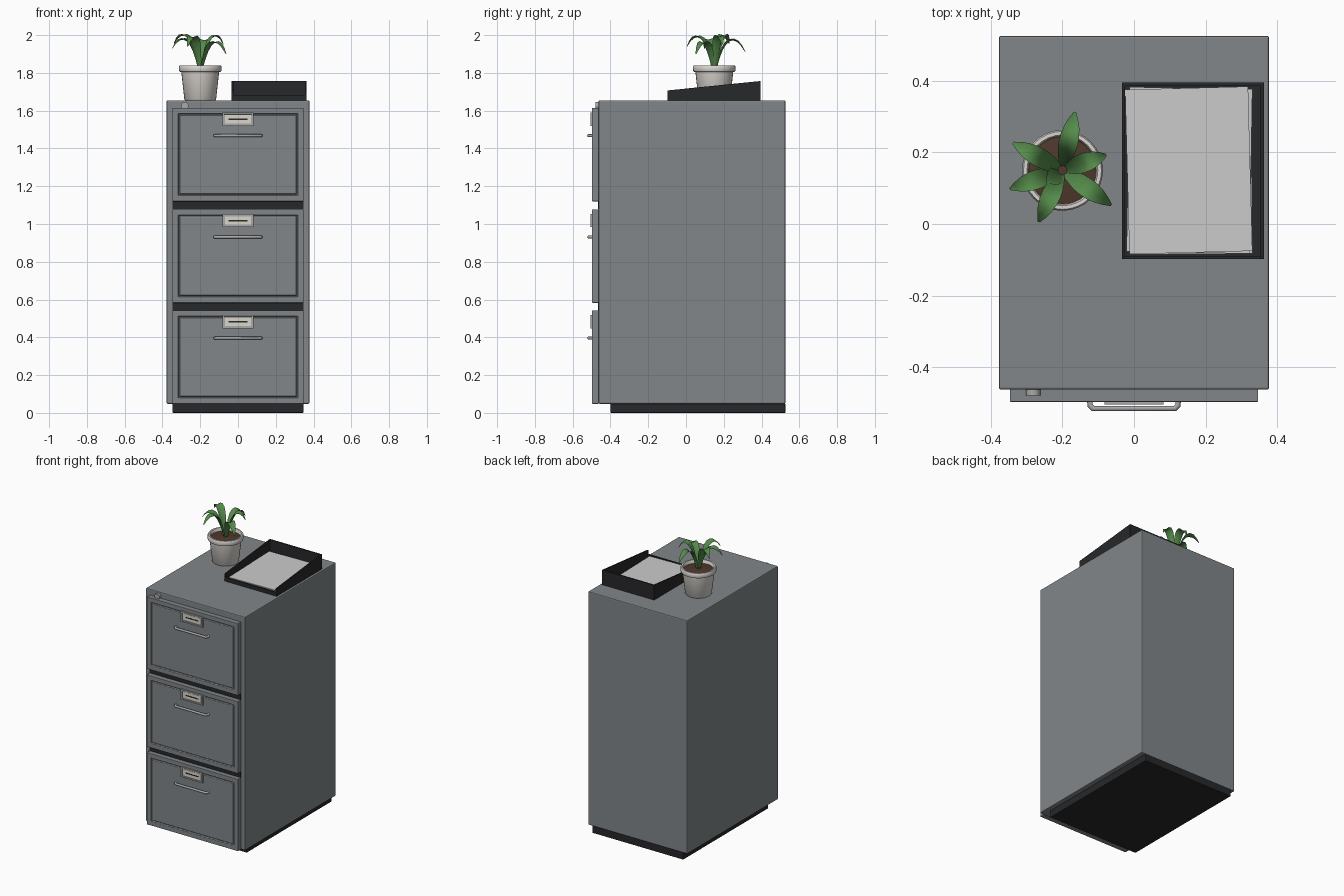
import bpy, bmesh
from math import cos, sin, pi, radians
from mathutils import Vector

if "Cube" in bpy.data.objects:
    bpy.data.objects.remove(bpy.data.objects["Cube"])


def mat(name, rgb):
    m = bpy.data.materials.new(name)
    m.diffuse_color = (*rgb, 1)
    m.use_nodes = True
    m.node_tree.nodes["Principled BSDF"].inputs["Base Color"].default_value = m.diffuse_color
    return m


STEEL = mat("steel_paint", (0.22, 0.24, 0.25))
DARK = mat("dark", (0.02, 0.021, 0.023))
METAL = mat("bright_metal", (0.4, 0.4, 0.4))
CARD = mat("card", (0.7, 0.67, 0.6))
PAPER = mat("paper", (0.72, 0.72, 0.7))
CLAY = mat("pot_glaze", (0.7, 0.67, 0.63))
SOIL = mat("soil", (0.08, 0.04, 0.025))
LEAF = mat("leaf", (0.09, 0.26, 0.07))


def finish(name, bm, m, bevel=0, smooth=False):
    bmesh.ops.recalc_face_normals(bm, faces=bm.faces)
    me = bpy.data.meshes.new(name)
    bm.to_mesh(me)
    bm.free()
    me.materials.append(m)
    ob = bpy.data.objects.new(name, me)
    bpy.context.collection.objects.link(ob)
    if bevel:
        b = ob.modifiers.new("bevel", 'BEVEL')
        b.width, b.segments, b.limit_method = bevel, 2, 'ANGLE'
    if smooth:
        bpy.ops.object.select_all(action='DESELECT')
        ob.select_set(True)
        bpy.context.view_layer.objects.active = ob
        bpy.ops.object.shade_smooth_by_angle(angle=radians(40))
    return ob


def box_bm(lo, hi):
    bm = bmesh.new()
    bmesh.ops.create_cube(bm, size=1)
    for v in bm.verts:
        v.co = Vector([(a + b) / 2 + c * (b - a) for a, b, c in zip(lo, hi, v.co)])
    return bm


def box(name, lo, hi, m, bevel=0):
    return finish(name, box_bm(lo, hi), m, bevel)


def lathe(name, profile, centre, m, n=32):
    bm = bmesh.new()
    rings = [[bm.verts.new((centre[0] + r * cos(2 * pi * i / n), centre[1] + r * sin(2 * pi * i / n), z))
              for i in range(n)] for r, z in profile]
    for a, b in zip(rings, rings[1:]):
        for i in range(n):
            j = (i + 1) % n
            bm.faces.new((a[i], a[j], b[j], b[i]))
    bm.faces.new(rings[0])
    bm.faces.new(rings[-1])
    return finish(name, bm, m, smooth=True)


def prism_x(name, x0, x1, yz, m):
    bm = bmesh.new()
    f = bm.faces.new([bm.verts.new((x0, y, z)) for y, z in yz])
    g = bmesh.ops.extrude_face_region(bm, geom=[f])["geom"]
    for v in g:
        if isinstance(v, bmesh.types.BMVert):
            v.co.x = x1
    return finish(name, bm, m)


# Cabinet body and plinth
box("cabinet_body", (-0.378, -0.463, 0.048), (0.378, 0.526, 1.655), STEEL, 0.006)
box("plinth", (-0.347, -0.4, 0), (0.347, 0.526, 0.05), DARK, 0.004)


# Drawer fronts with grooved panel, label holder and pull
def drawer(k, z0, z1):
    bm = box_bm((-0.347, -0.497, z0), (0.347, -0.462, z1))
    bm.normal_update()
    face = min(bm.faces, key=lambda f: f.calc_center_median().y)
    for thick, depth in ((0.043, 0), (0.004, -0.008), (0.006, 0), (0.004, 0.006)):
        bmesh.ops.inset_region(bm, faces=[face], thickness=thick, depth=depth)
    finish(f"drawer_front_{k}", bm, STEEL, 0.003)

    t = z1 - 0.025
    frame = box_bm((-0.083, -0.505, t - 0.07), (0.083, -0.488, t))
    frame.normal_update()
    face = min(frame.faces, key=lambda f: f.calc_center_median().y)
    bmesh.ops.inset_region(frame, faces=[face], thickness=0.012)
    bmesh.ops.inset_region(frame, faces=[face], thickness=0.001, depth=-0.006)
    finish(f"label_holder_{k}", frame, METAL)
    box(f"label_card_{k}", (-0.07, -0.5005, t - 0.057), (0.07, -0.497, t - 0.013), CARD)
    box(f"label_rule_{k}", (-0.05, -0.502, t - 0.039), (0.05, -0.5, t - 0.032), DARK)

    # U-shaped pull as a beveled curve
    cu = bpy.data.curves.new(f"drawer_pull_{k}", 'CURVE')
    cu.dimensions = '3D'
    cu.bevel_depth, cu.bevel_resolution = 0.008, 2
    sp = cu.splines.new('POLY')
    pts = [(-0.123, -0.487), (-0.123, -0.507), (-0.115, -0.516),
           (0.115, -0.516), (0.123, -0.507), (0.123, -0.487)]
    sp.points.add(len(pts) - 1)
    for p, (x, y) in zip(sp.points, pts):
        p.co = (x, y, z1 - 0.147, 1)
    cu.materials.append(METAL)
    bpy.context.collection.objects.link(bpy.data.objects.new(f"drawer_pull_{k}", cu))


for k, z0 in enumerate((0.048, 0.583, 1.12)):
    drawer(k + 1, z0, z0 + 0.495)
for k, z in enumerate((0.563, 1.1)):
    box(f"drawer_gap_{k + 1}", (-0.347, -0.466, z - 0.021), (0.347, -0.45, z + 0.021), DARK)

# Lock
bm = bmesh.new()
bmesh.ops.create_cone(bm, cap_ends=True, segments=20, radius1=0.02, radius2=0.02, depth=0.03)
for v in bm.verts:
    x, y, z = v.co
    v.co = (x - 0.282, z - 0.465, y + 0.626)
    v.co.z += 1.0
finish("lock", bm, METAL, smooth=True)

# Letter tray with sloping sides
TZ = 1.655
side = [(-0.098, TZ), (0.395, TZ), (0.395, 1.757), (-0.098, 1.707)]
prism_x("tray_side_left", -0.034, -0.025, side, DARK)
prism_x("tray_side_right", 0.354, 0.363, side, DARK)
box("tray_back", (-0.026, 0.386, TZ), (0.355, 0.395, 1.757), DARK)
box("tray_front_lip", (-0.026, -0.098, TZ), (0.355, -0.089, 1.682), DARK)
box("tray_floor", (-0.026, -0.09, TZ), (0.355, 0.387, 1.664), DARK)

# Loose sheets
for k, (a, dx, dy) in enumerate(((0.5, 0.157, 0.146), (-1, 0.155, 0.15), (1.5, 0.153, 0.15))):
    z = 1.664 + k * 0.006
    ob = box(f"paper_sheet_{k + 1}", (-0.172, -0.23, 0), (0.172, 0.23, 0.006), PAPER)
    ob.location = (dx, dy, z)
    ob.rotation_euler.z = radians(a)

# Plant pot and soil
C = (-0.2, 0.15)
lathe("plant_pot", [(0.08, 1.655), (0.084, 1.66), (0.1, 1.804), (0.11, 1.807), (0.113, 1.815),
                    (0.113, 1.832), (0.109, 1.84), (0.099, 1.84), (0.095, 1.834), (0.093, 1.8)], C, CLAY)
lathe("soil", [(0.094, 1.8), (0.094, 1.818), (0.05, 1.824), (0.012, 1.826)], C, SOIL)

# Arching folded leaves: tip position and arch height
tips = [(-0.165, 0.313, 1.91, 2.07), (-0.338, 0.227, 1.955, 2.085), (-0.347, 0.098, 1.93, 2.06),
        (-0.266, 0.006, 1.94, 2.08), (-0.064, 0.053, 1.90, 2.05), (-0.078, 0.193, 1.95, 2.08),
        (-0.245, 0.115, 1.96, 1.93)]
widths = (0.011, 0.016, 0.021, 0.025, 0.027, 0.026, 0.021, 0.013, 0.003)
for k, (tx, ty, tz, arch) in enumerate(tips):
    tip = Vector((tx, ty, tz))
    out = Vector((tx - C[0], ty - C[1], 0))
    across = Vector((-out.y, out.x, 0)).normalized()
    base = Vector((*C, 1.82)) + out.normalized() * 0.012
    ctrl = base + (tip - base) * 0.4
    ctrl.z = arch
    bm = bmesh.new()
    rows = []
    for i, w in enumerate(widths):
        t = i / (len(widths) - 1)
        p = base * (1 - t) ** 2 + ctrl * 2 * t * (1 - t) + tip * t * t
        d = (ctrl - base) * (1 - t) + (tip - ctrl) * t
        up = d.cross(across).normalized()
        up = up if up.dot(out) < 0 or up.z > 0 else -up
        rows.append([bm.verts.new(p + across * s * w + up * abs(s) * w * 0.35) for s in (-1, 0, 1)])
    for a, b in zip(rows, rows[1:]):
        for j in (0, 1):
            bm.faces.new((a[j], a[j + 1], b[j + 1], b[j]))
    finish(f"leaf_{k + 1}", bm, LEAF, smooth=True)
